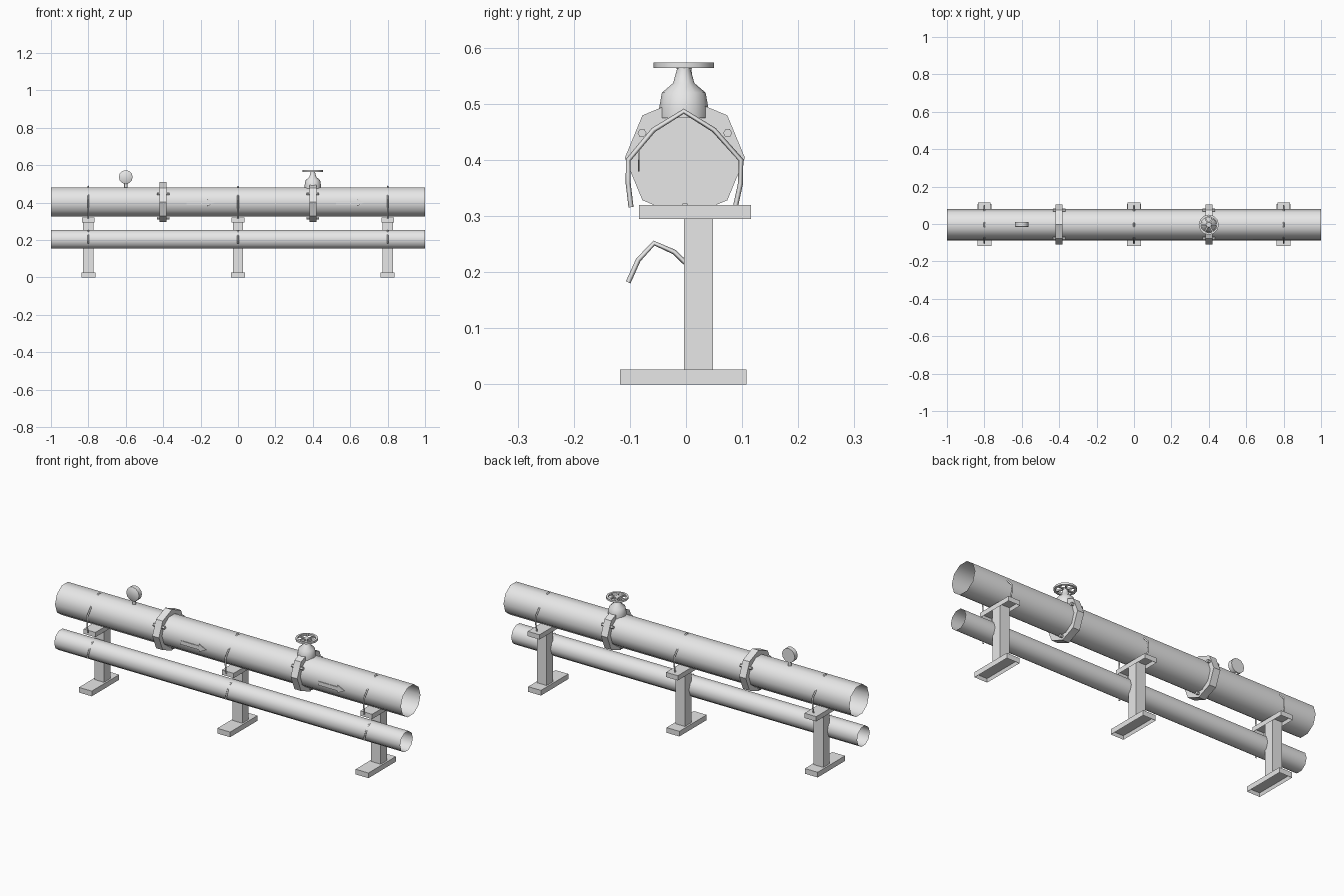
import bpy, bmesh, math
from mathutils import Vector, Matrix

if "Cube" in bpy.data.objects:
    bpy.data.objects.remove(bpy.data.objects["Cube"])

grey = bpy.data.materials.new("light_grey")
grey.diffuse_color = (0.8, 0.8, 0.8, 1)
grey.use_nodes = True
grey.node_tree.nodes["Principled BSDF"].inputs["Base Color"].default_value = grey.diffuse_color
YC, ZC = -0.002, 0.404          # main pipe axis


def finish(bm, name, smooth=40, recalc=True):
    if recalc:
        bmesh.ops.recalc_face_normals(bm, faces=bm.faces)
    me = bpy.data.meshes.new(name)
    bm.to_mesh(me)
    bm.free()
    me.materials.append(grey)
    if smooth:
        me.shade_smooth()
        me.set_sharp_from_angle(angle=math.radians(smooth))
    ob = bpy.data.objects.new(name, me)
    bpy.context.collection.objects.link(ob)
    return ob


def lathe(bm, profile, n, origin, axis, phase=0.0, cap=True):
    """Revolve (radius, height) pairs round an axis."""
    rot = {'X': Matrix(((0, 0, 1), (1, 0, 0), (0, 1, 0))),
           'Y': Matrix(((0, 1, 0), (0, 0, 1), (1, 0, 0))),
           'Z': Matrix.Identity(3)}[axis]
    rings = []
    for r, h in profile:
        rings.append([bm.verts.new(Vector(origin) + rot @ Vector(
            (r * math.cos(phase + math.tau * i / n), r * math.sin(phase + math.tau * i / n), h)))
            for i in range(n)])
    for a, b in zip(rings, rings[1:]):
        for i in range(n):
            bm.faces.new((a[i], a[(i + 1) % n], b[(i + 1) % n], b[i]))
    if cap:
        bm.faces.new(rings[0][::-1])
        bm.faces.new(rings[-1])


def box(bm, x0, x1, y0, y1, z0, z1):
    m = Matrix.Translation(((x0 + x1) / 2, (y0 + y1) / 2, (z0 + z1) / 2)) @ Matrix.Diagonal(
        (x1 - x0, y1 - y0, z1 - z0, 1))
    return bmesh.ops.create_cube(bm, size=1, matrix=m)['verts']


def hollow_box(bm, *dims, wall=0.008, depth=0.016):
    """Box with a recess in its underside."""
    vs = box(bm, *dims)
    bm.normal_update()
    under = [f for f in {f for v in vs for f in v.link_faces} if f.normal.z < -0.9]
    bmesh.ops.inset_region(bm, faces=under, thickness=wall)
    bmesh.ops.translate(bm, verts=under[0].verts, vec=(0, 0, depth))


def strap(name, x, pts):
    """Bent rod following (y, z) points."""
    cu = bpy.data.curves.new(name, 'CURVE')
    cu.dimensions = '3D'
    sp = cu.splines.new('POLY')
    sp.points.add(len(pts) - 1)
    for p, (y, z) in zip(sp.points, pts):
        p.co = (x, y, z, 1)
    cu.bevel_depth, cu.bevel_resolution, cu.use_fill_caps = 0.0045, 0, True
    cu.materials.append(grey)
    ob = bpy.data.objects.new(name, cu)
    bpy.context.collection.objects.link(ob)


# pipes: open ten-sided tubes
for name, r, y, z in (("main_pipe", 0.081, YC, ZC), ("lower_pipe", 0.0525, -0.037, 0.204)):
    bm = bmesh.new()
    lathe(bm, [(r, -1), (r, 1)], 10, (0, y, z), 'X', cap=False)
    finish(bm, name)

# flanges with three bolts each
for side, x in (("left", -0.4), ("right", 0.4)):
    bm = bmesh.new()
    lathe(bm, [(0.107, -0.019), (0.107, 0.019)], 8, (x, YC, ZC), 'X')
    finish(bm, side + "_flange")
    bm = bmesh.new()
    for k in range(3):
        a = math.radians(30 + 120 * k)
        c = (x, YC + 0.088 * math.cos(a), ZC + 0.088 * math.sin(a))
        lathe(bm, [(0.008, -0.033), (0.008, 0.033)], 6, c, 'X')
    finish(bm, side + "_flange_bolts")

# supports: base, post, saddle plate and two straps
UP = [(-0.098, 0.316), (-0.103, 0.358), (-0.103, 0.4), (-0.058, 0.4535), (-0.004, 0.487),
      (0.05, 0.4535), (0.098, 0.4), (0.097, 0.358), (0.088, 0.316)]
LOW = [(-0.103, 0.182), (-0.085, 0.222), (-0.057, 0.252), (-0.021, 0.236), (0.004, 0.212)]
for side, x in (("left", -0.8), ("middle", 0), ("right", 0.8)):
    bm = bmesh.new()
    hollow_box(bm, x - 0.037, x + 0.037, -0.118, 0.108, 0, 0.027)
    finish(bm, side + "_base", 0)
    bm = bmesh.new()
    box(bm, x - 0.028, x + 0.028, -0.004, 0.048, 0.02, 0.312)
    finish(bm, side + "_post", 0)
    bm = bmesh.new()
    hollow_box(bm, x - 0.034, x + 0.034, -0.084, 0.116, 0.295, 0.32)
    finish(bm, side + "_saddle_plate", 0)
    strap(side + "_upper_strap", x, UP)
    strap(side + "_lower_strap", x, LOW)

# valve body and stem
VX, VY = 0.4, -0.004
bm = bmesh.new()
lathe(bm, [(0.044, 0.475), (0.044, 0.492), (0.039, 0.52), (0.019, 0.537), (0.012, 0.562),
           (0.012, 0.568)], 12, (VX, VY, 0), 'Z')
finish(bm, "valve_body", 50)

# hand wheel: rim, hub and spokes
bm = bmesh.new()
lathe(bm, [(0.054, 0.564), (0.054, 0.574), (0.043, 0.574), (0.043, 0.564), (0.054, 0.564)],
      12, (VX, VY, 0), 'Z', cap=False)
bmesh.ops.remove_doubles(bm, verts=bm.verts, dist=1e-5)
lathe(bm, [(0.014, 0.563), (0.014, 0.573)], 8, (VX, VY, 0), 'Z')
for k in range(6):
    vs = box(bm, 0.01, 0.047, -0.004, 0.004, 0.565, 0.572)
    bmesh.ops.transform(bm, verts=vs, matrix=Matrix.Translation((VX, VY, 0)) @
                        Matrix.Rotation(math.tau * k / 6, 4, 'Z'))
finish(bm, "hand_wheel")

# pressure gauge
bm = bmesh.new()
lathe(bm, [(0.033, -0.016), (0.037, -0.013), (0.037, 0.011)], 12, (-0.6, 0, 0.537), 'Y')
finish(bm, "gauge_dial")
bm = bmesh.new()
lathe(bm, [(0.009, 0.47), (0.009, 0.51)], 8, (-0.6, 0, 0), 'Z')
finish(bm, "gauge_stem", 50)

# flow arrows: thin plates on the front of the main pipe
ARROW = [(-0.075, -0.01), (0.035, -0.01), (0.035, -0.02), (0.075, 0),
         (0.035, 0.02), (0.035, 0.01), (-0.075, 0.01)]
for side, x in (("left", -0.2), ("right", 0.6)):
    bm = bmesh.new()
    f = bm.faces.new([bm.verts.new((x + u, -0.0855, 0.4 + v)) for u, v in ARROW])
    ext = bmesh.ops.extrude_face_region(bm, geom=[f])
    bmesh.ops.translate(bm, vec=(0, 0.003, 0),
                        verts=[g for g in ext['geom'] if isinstance(g, bmesh.types.BMVert)])
    finish(bm, side + "_flow_arrow", 0)
